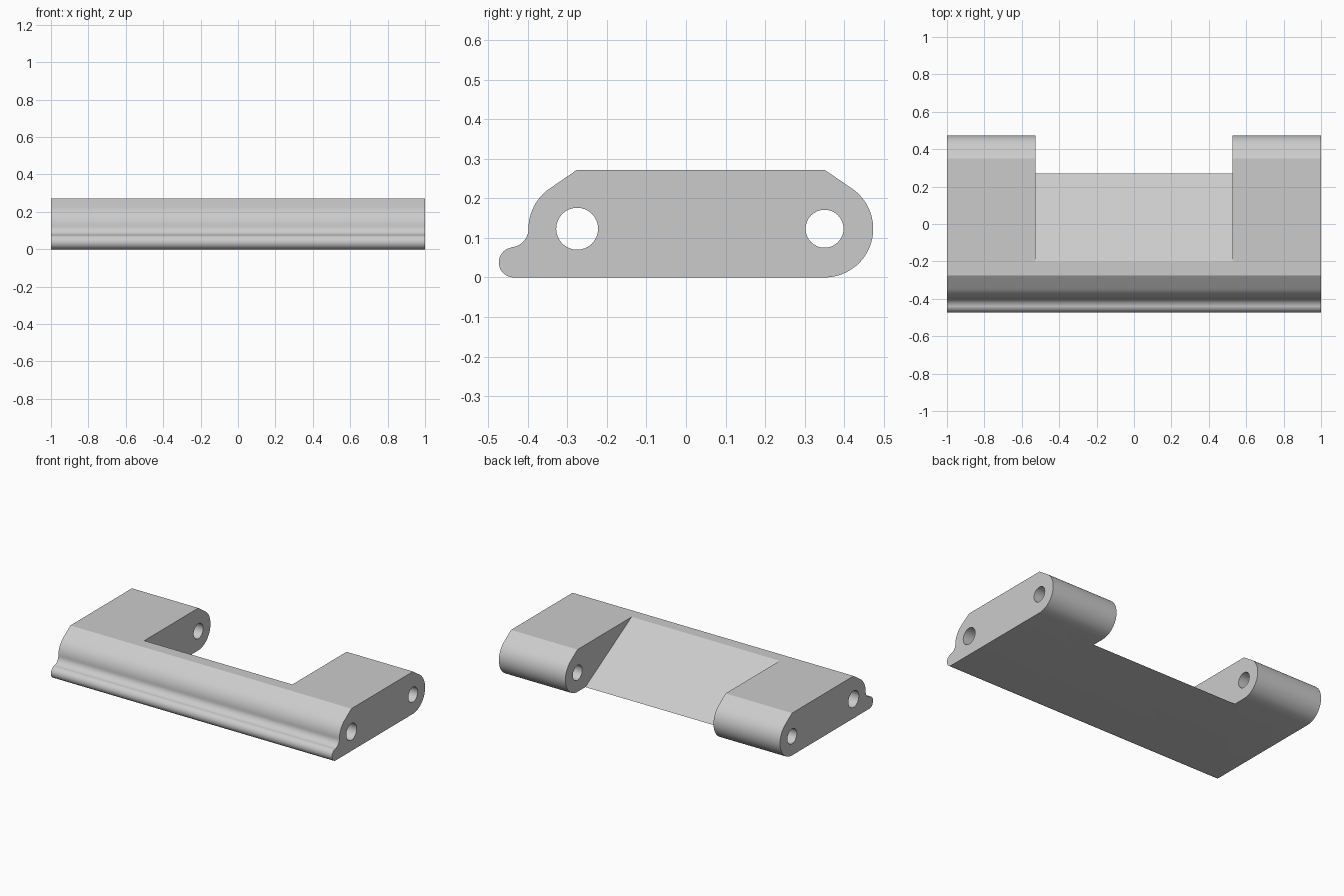
import bpy, bmesh, math

cube = bpy.data.objects.get("Cube")
if cube:
    bpy.data.objects.remove(cube, do_unlink=True)

grey = bpy.data.materials.new("light_grey")
grey.use_nodes = True
grey.diffuse_color = (0.6, 0.6, 0.6, 1)
grey.node_tree.nodes["Principled BSDF"].inputs["Base Color"].default_value = (0.6, 0.6, 0.6, 1)


def arc(cy, cz, r, start, end, steps):
    """Points on an arc in the side plane, angles in degrees."""
    angles = [math.radians(start + (end - start) * i / steps) for i in range(steps + 1)]
    return [(cy + r * math.cos(a), cz + r * math.sin(a)) for a in angles]


def extrude_profile(name, points, half_width):
    """Sweep a side profile along x, centred on x = 0."""
    bm = bmesh.new()
    face = bm.faces.new([bm.verts.new((-half_width, y, z)) for y, z in points])
    swept = bmesh.ops.extrude_face_region(bm, geom=[face])["geom"]
    moved = [v for v in swept if isinstance(v, bmesh.types.BMVert)]
    bmesh.ops.translate(bm, verts=moved, vec=(2 * half_width, 0, 0))
    bmesh.ops.recalc_face_normals(bm, faces=bm.faces)
    mesh = bpy.data.meshes.new(name)
    bm.to_mesh(mesh)
    bm.free()
    mesh.materials.append(grey)
    obj = bpy.data.objects.new(name, mesh)
    bpy.context.collection.objects.link(obj)
    return obj


# Body: rounded arm end, bevelled top, rounded front and front lip
AXIS_Z, TOP, R = 0.123, 0.272, 0.123
FRONT_Y, BACK_Y = -0.275, 0.35
profile = arc(BACK_Y, AXIS_Z, R, -90, 56, 28)
profile += [(BACK_Y, TOP), (FRONT_Y, TOP)]
profile += arc(FRONT_Y, AXIS_Z, R, 124, 180, 12)
profile += arc(-0.445, AXIS_Z, 0.047, 0, -90, 12)[1:]
profile += arc(-0.435, 0.038, 0.038, 90, 270, 20)
bracket = extrude_profile("hinge_bracket", profile, 1.0)

# Cutters: sloped notch between the arms, then the two pin holes
slope = (TOP - 0) / (-0.2 - 0.27)
notch = [(-0.2 + 0.1 / slope, TOP + 0.1), (0.27 - 0.1 / slope, -0.1), (0.8, -0.1), (0.8, TOP + 0.1)]
cutters = [
    extrude_profile("notch_cutter", notch, 0.527),
    extrude_profile("front_hole_cutter", arc(FRONT_Y, AXIS_Z, 0.053, 0, 348.75, 31), 1.1),
    extrude_profile("back_hole_cutter", arc(BACK_Y, AXIS_Z, 0.048, 0, 348.75, 31), 1.1),
]
bpy.context.view_layer.objects.active = bracket
for cutter in cutters:
    cutter.hide_render = True
    mod = bracket.modifiers.new(cutter.name, "BOOLEAN")
    mod.operation = "DIFFERENCE"
    mod.solver = "EXACT"
    mod.object = cutter
    bpy.ops.object.modifier_apply(modifier=mod.name)
    bpy.data.objects.remove(cutter, do_unlink=True)

# Smooth the rounds, keep the edges crisp
bpy.ops.object.select_all(action="DESELECT")
bracket.select_set(True)
bpy.ops.object.shade_smooth_by_angle(angle=math.radians(25))
